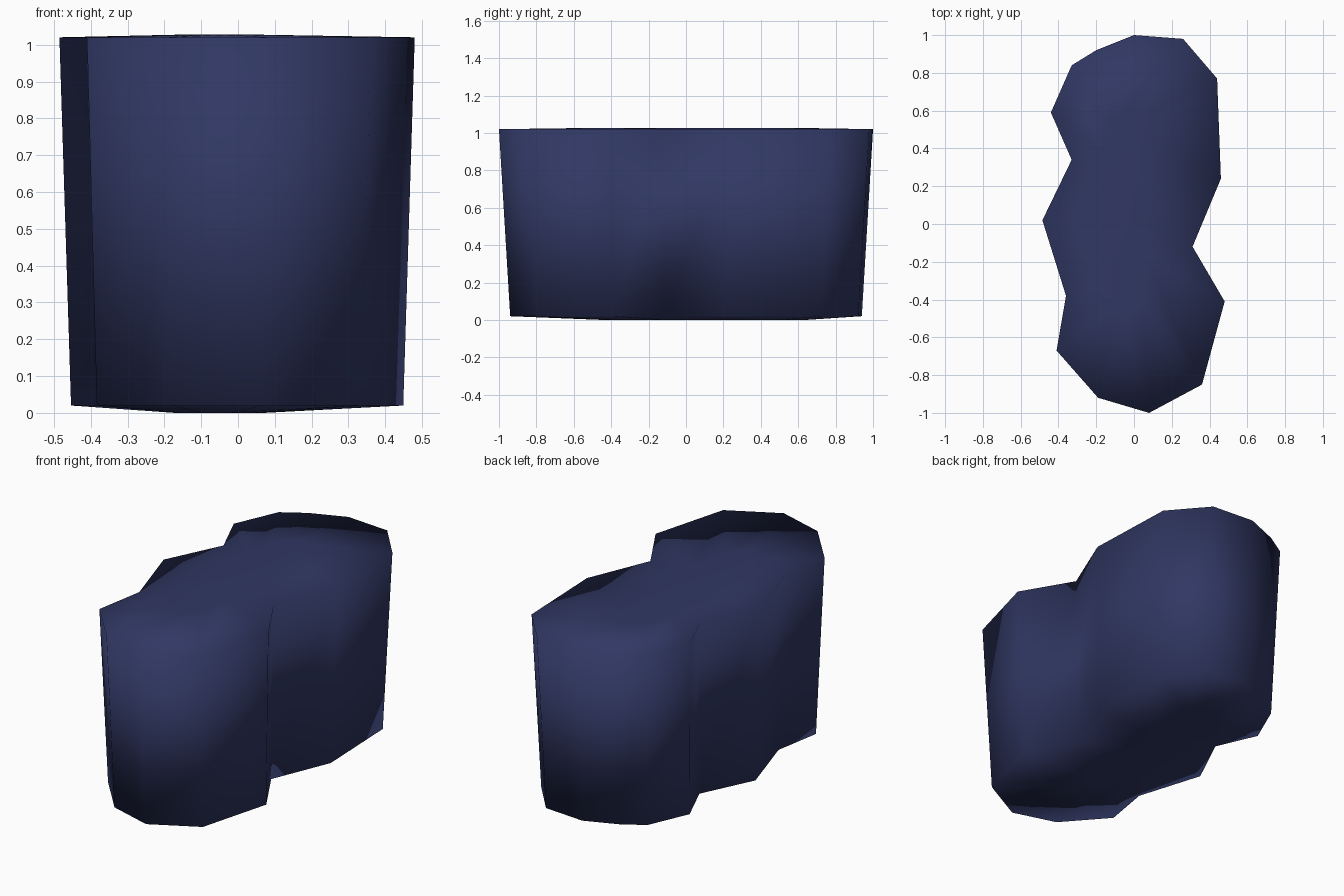
import bpy
import bmesh

cube = bpy.data.objects.get("Cube")
if cube:
    bpy.data.objects.remove(cube)

# Single dark blue colour
navy = bpy.data.materials.new("dark_navy")
navy.use_nodes = True
colour = (0.03, 0.039, 0.125, 1)
navy.diffuse_color = colour
navy.node_tree.nodes["Principled BSDF"].inputs["Base Color"].default_value = colour

# Wavy outline of the upper rim, counter-clockwise
outline = [(0.08, -1), (0.36, -0.85), (0.48, -0.41), (0.31, -0.12),
           (0.46, 0.24), (0.44, 0.77), (0.26, 0.98), (0, 1),
           (-0.2, 0.92), (-0.33, 0.84), (-0.44, 0.59), (-0.33, 0.34),
           (-0.485, 0.02), (-0.36, -0.38), (-0.41, -0.67), (-0.19, -0.92)]

bm = bmesh.new()


def ring(z, sx, sy, dx=0, dy=0):
    """One scaled copy of the outline at height z."""
    return [bm.verts.new((x * sx + dx, y * sy + dy, z)) for x, y in outline]


# Bottom crown, lower rim, upper rim and top crown
rings = [ring(0, 0.25, 0.54, -0.05, 0.1),
         ring(0.02, 0.935, 0.94),
         ring(1.02, 1, 1),
         ring(1.027, 0.25, 0.54, -0.05, 0.05)]

count = len(outline)
for low, high in zip(rings, rings[1:]):
    for i in range(count):
        j = (i + 1) % count
        bm.faces.new((low[i], low[j], high[j], high[i]))
bm.faces.new(rings[0][::-1])
bm.faces.new(rings[-1])
bmesh.ops.recalc_face_normals(bm, faces=bm.faces)
for face in bm.faces:
    face.smooth = True

# Tapered block with softly shaded edges
mesh = bpy.data.meshes.new("wavy_block")
bm.to_mesh(mesh)
bm.free()
mesh.materials.append(navy)
block = bpy.data.objects.new("wavy_block", mesh)
bpy.context.collection.objects.link(block)
